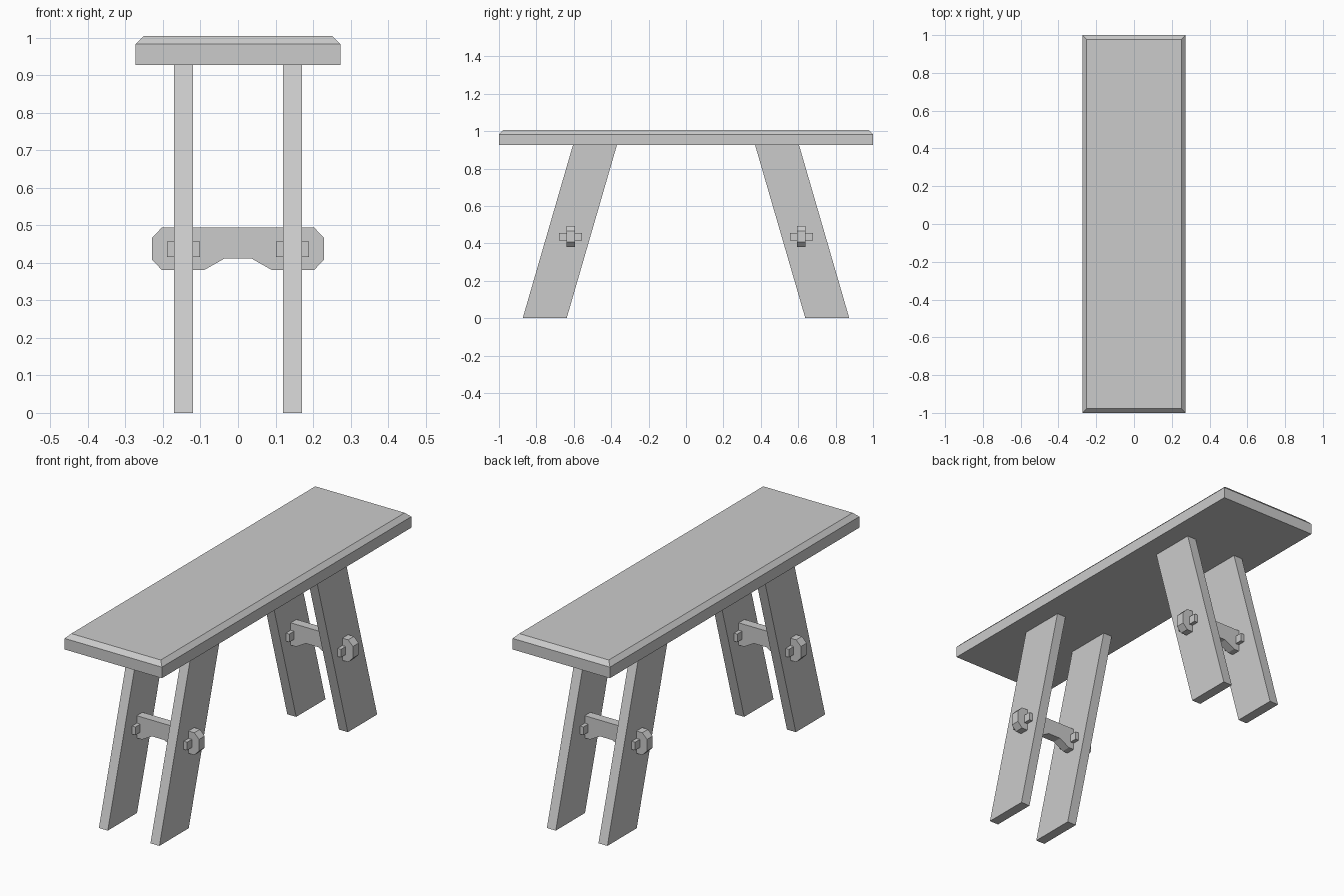
import bpy
import bmesh

cube = bpy.data.objects.get("Cube")
if cube:
    bpy.data.objects.remove(cube, do_unlink=True)

grey = bpy.data.materials.new("plain_grey")
grey.use_nodes = True
grey.diffuse_color = (0.6, 0.6, 0.6, 1)
grey.node_tree.nodes["Principled BSDF"].inputs["Base Color"].default_value = (0.6, 0.6, 0.6, 1)

SEAT_BOTTOM, SEAT_TOP = 0.927, 1.005
STRETCHER_Y = 0.617


def finish(name, bm):
    bmesh.ops.recalc_face_normals(bm, faces=bm.faces)
    mesh = bpy.data.meshes.new(name)
    bm.to_mesh(mesh)
    bm.free()
    mesh.materials.append(grey)
    obj = bpy.data.objects.new(name, mesh)
    bpy.context.collection.objects.link(obj)
    return obj


def prism(name, outline, offset):
    """Extrude a closed outline of 3D points along an offset."""
    bm = bmesh.new()
    face = bm.faces.new([bm.verts.new(p) for p in outline])
    new = bmesh.ops.extrude_face_region(bm, geom=[face])["geom"]
    verts = [g for g in new if isinstance(g, bmesh.types.BMVert)]
    bmesh.ops.translate(bm, verts=verts, vec=offset)
    return finish(name, bm)


def box_bmesh(size, centre):
    bm = bmesh.new()
    bmesh.ops.create_cube(bm, size=1)
    bmesh.ops.scale(bm, verts=bm.verts, vec=size)
    bmesh.ops.translate(bm, verts=bm.verts, vec=centre)
    return bm


# Seat plank with a chamfered top rim
bm = box_bmesh((0.546, 2, SEAT_TOP - SEAT_BOTTOM), (0, 0, (SEAT_TOP + SEAT_BOTTOM) / 2))
rim = [e for e in bm.edges if all(v.co.z > SEAT_TOP - 0.01 for v in e.verts)]
bmesh.ops.bevel(bm, geom=rim, offset=0.022, segments=1, affect="EDGES")
finish("seat", bm)

# Right half of the stretcher outline (x, z), mirrored to close it
half = [(0.035, 0.412), (0.09, 0.381), (0.203, 0.381),
        (0.229, 0.408), (0.229, 0.467), (0.203, 0.494)]
stretcher_outline = half + [(-x, z) for x, z in reversed(half)]

# Slanted leg profile (y, z)
leg_outline = [(0.638, 0), (0.873, 0), (0.604, SEAT_BOTTOM), (0.369, SEAT_BOTTOM)]

for end, sy in (("front", -1), ("back", 1)):
    # Stretcher between each pair of legs
    prism(end + "_stretcher",
          [(x, sy * STRETCHER_Y - 0.023, z) for x, z in stretcher_outline], (0, 0.046, 0))
    for side, sx in (("left", 1), ("right", -1)):
        # Splayed plank leg
        prism(f"{end}_{side}_leg",
              [(sx * 0.12, sy * y, z) for y, z in leg_outline], (sx * 0.05, 0, 0))
        # Locking peg through the stretcher end
        finish(f"{end}_{side}_peg",
               box_bmesh((0.088, 0.122, 0.041), (sx * 0.145, sy * STRETCHER_Y, 0.436)))
